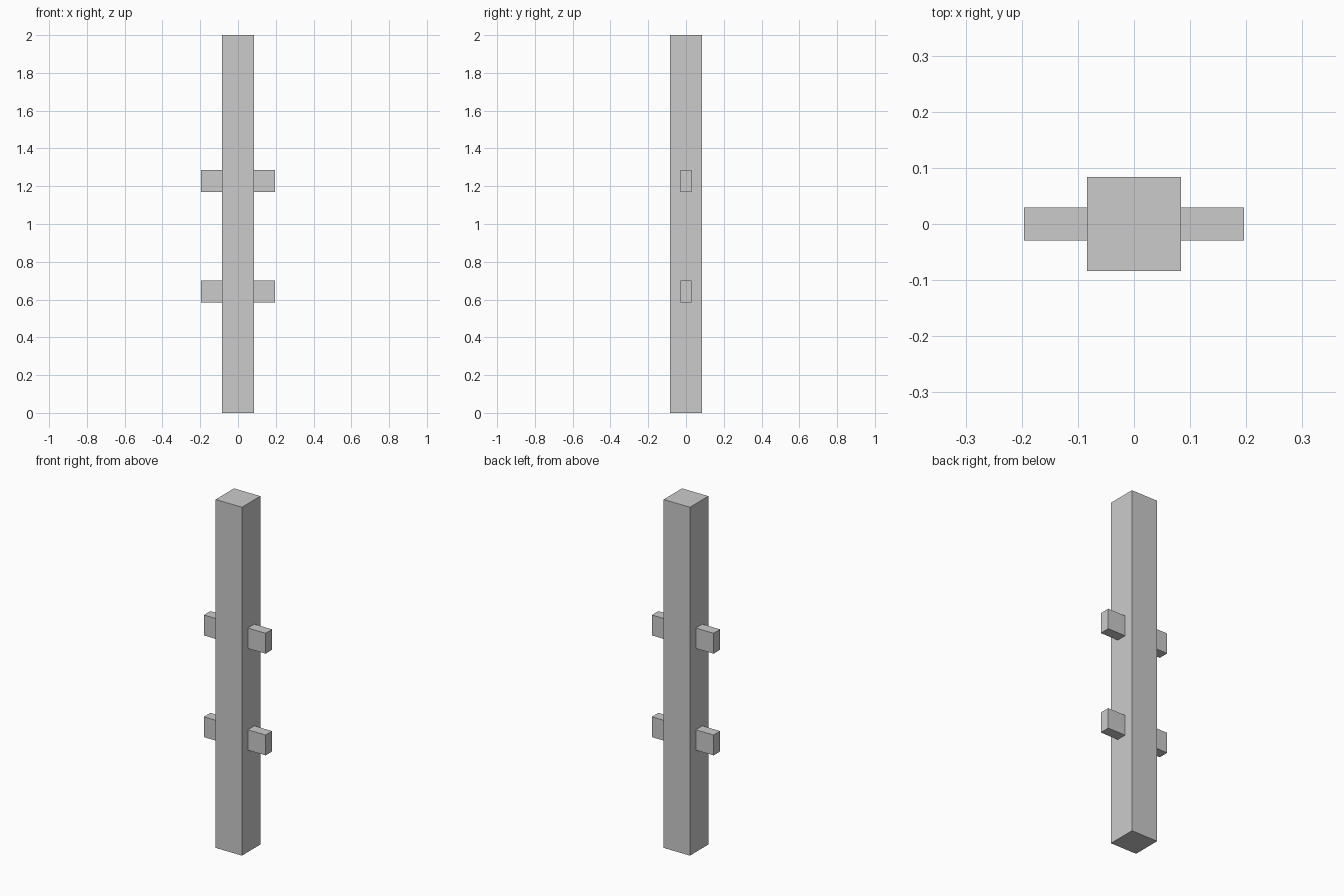
import bpy

if "Cube" in bpy.data.objects:
    bpy.data.objects.remove(bpy.data.objects["Cube"])


def box(name, lo, hi):
    size = [b - a for a, b in zip(lo, hi)]
    centre = [(a + b) / 2 for a, b in zip(lo, hi)]
    bpy.ops.mesh.primitive_cube_add(size=1, location=centre)
    ob = bpy.context.object
    ob.name = name
    ob.scale = size
    bpy.ops.object.transform_apply(location=True, rotation=False, scale=True)
    return ob


HALF = 0.0835    # half width of the post
REACH = 0.196    # outer end of the rail stubs
RAIL_Y = 0.0295  # half thickness of the rails

# Square upright post
box("post", (-HALF, -HALF, 0), (HALF, HALF, 2))

# Rail stubs on both sides, two levels, mirrored across x
for level, z in (("lower", 0.585), ("upper", 1.169)):
    stub = box(level + "_rail_stubs", (HALF, -RAIL_Y, z), (REACH, RAIL_Y, z + 0.117))
    stub.modifiers.new("mirror", 'MIRROR').use_axis[0] = True
    # Put the origin on the mirror plane
    stub.data.transform(stub.matrix_world)
    stub.location = (0, 0, 0)
